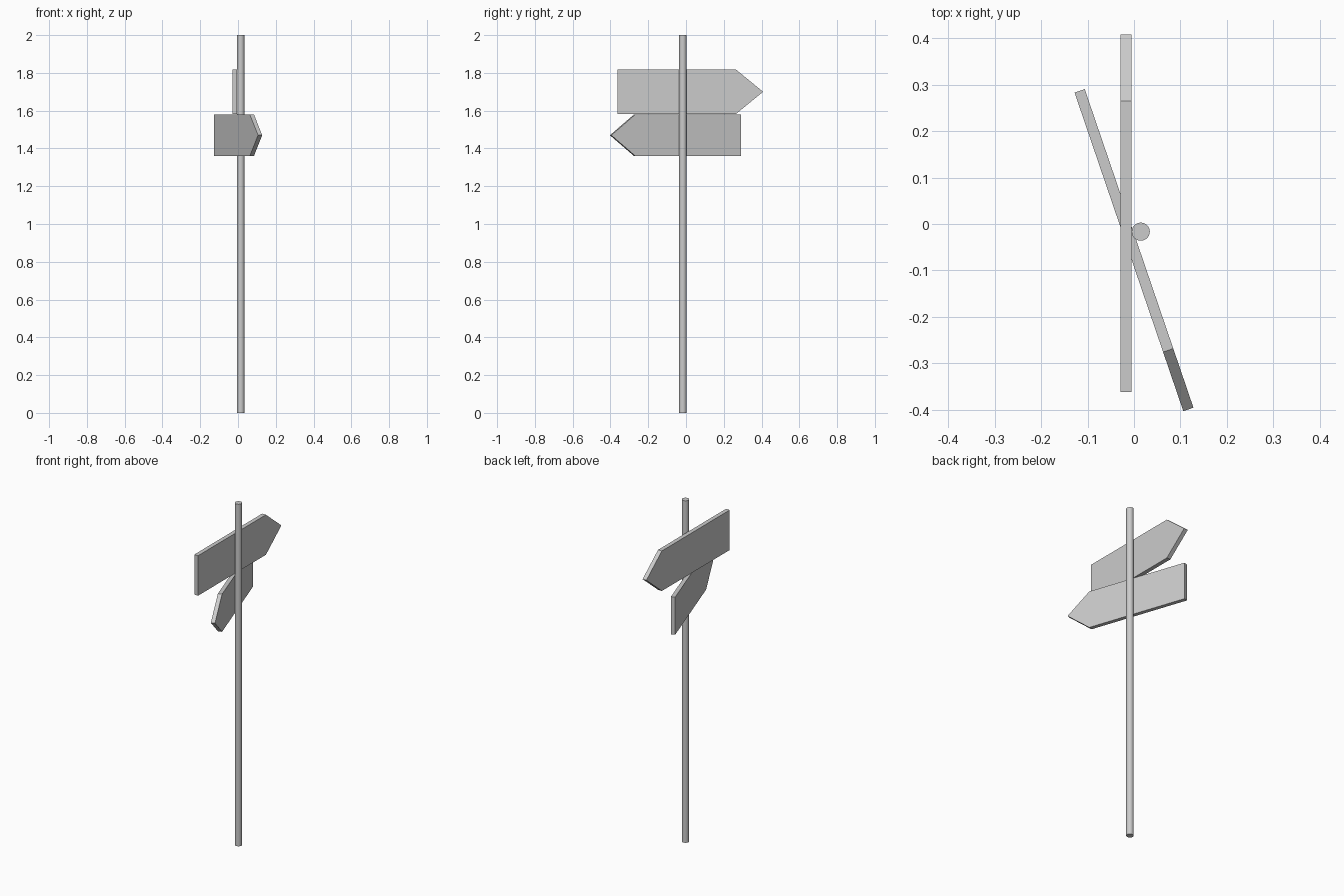
import bpy, bmesh, math
from mathutils import Matrix, Vector

if "Cube" in bpy.data.objects:
    bpy.data.objects.remove(bpy.data.objects["Cube"])


def arrow_board(name, tail, tip, z, scale):
    """Pointed sign board running from tail to tip (xy), centred at height z."""
    direction = Vector(tip) - Vector(tail)
    length = direction.length
    half_h, half_t, head = 0.117 * scale, 0.0123 * scale, 0.143 * scale
    profile = [(0, -half_h), (length - head, -half_h), (length, 0),
               (length - head, half_h), (0, half_h)]
    bm = bmesh.new()
    face = bm.faces.new([bm.verts.new((x, -half_t, h)) for x, h in profile])
    ext = bmesh.ops.extrude_face_region(bm, geom=[face])
    verts = [v for v in ext["geom"] if isinstance(v, bmesh.types.BMVert)]
    bmesh.ops.translate(bm, vec=(0, 2 * half_t, 0), verts=verts)
    # extruding may drop the source face, so close any open rim
    rim = [e for e in bm.edges if e.is_boundary]
    if rim:
        bmesh.ops.holes_fill(bm, edges=rim)
    bmesh.ops.recalc_face_normals(bm, faces=bm.faces)
    mesh = bpy.data.meshes.new(name)
    bm.to_mesh(mesh)
    bm.free()
    obj = bpy.data.objects.new(name, mesh)
    bpy.context.collection.objects.link(obj)
    obj.location = (tail[0], tail[1], z)
    obj.rotation_euler.z = math.atan2(direction.y, direction.x)
    return obj


# Round pole
bpy.ops.mesh.primitive_cylinder_add(vertices=32, radius=0.0195, depth=2,
                                    location=(0.0145, -0.0165, 1))
pole = bpy.context.object
pole.name = "pole"
bpy.ops.object.shade_smooth_by_angle(angle=math.radians(30))

# Upper sign points back, lower sign points to the front
arrow_board("upper_sign", (-0.0172, -0.362), (-0.0172, 0.408), 1.70, 1.0)
arrow_board("lower_sign", (-0.117, 0.2865), (0.117, -0.399), 1.47, 0.94)
